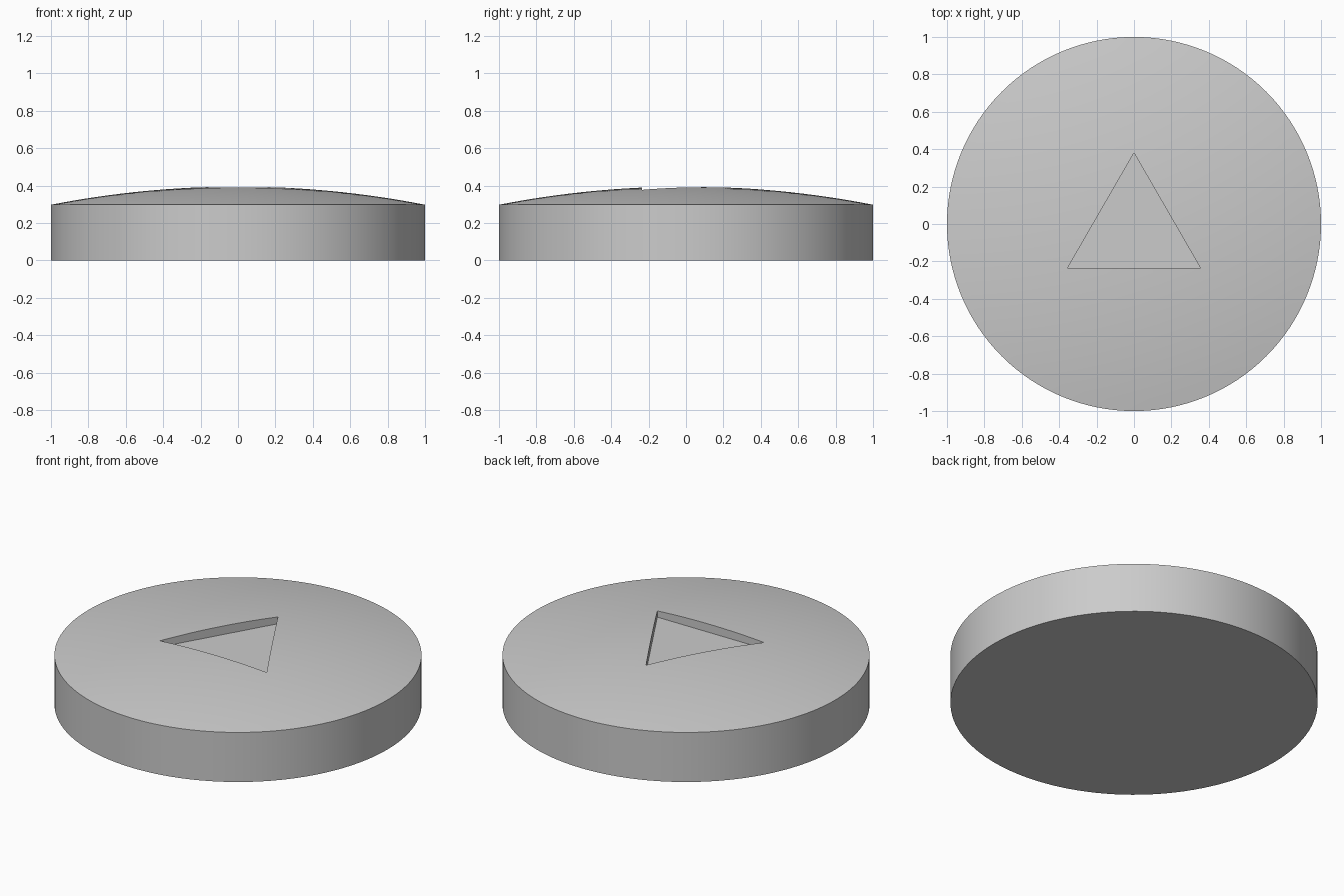
import bpy
import bmesh
from math import cos, sin, tau, pi, sqrt

cube = bpy.data.objects.get("Cube")
if cube:
    bpy.data.objects.remove(cube, do_unlink=True)

RIM_Z, PEAK_Z, FLOOR_Z = 0.298, 0.395, 0.34
SEGMENTS, RINGS = 128, 16

grey = bpy.data.materials.new("plain_grey")
grey.use_nodes = True
colour = (0.6, 0.6, 0.6, 1)
grey.diffuse_color = colour
grey.node_tree.nodes["Principled BSDF"].inputs["Base Color"].default_value = colour


def make_object(name, bm):
    bmesh.ops.recalc_face_normals(bm, faces=bm.faces)
    mesh = bpy.data.meshes.new(name)
    bm.to_mesh(mesh)
    bm.free()
    mesh.materials.append(grey)
    obj = bpy.data.objects.new(name, mesh)
    bpy.context.collection.objects.link(obj)
    return obj


# Round disc with a shallow spherical crown
rise = PEAK_Z - RIM_Z
radius = (1 + rise * rise) / (2 * rise)


def crown_z(r):
    return PEAK_Z - radius + sqrt(radius * radius - r * r)


bm = bmesh.new()
profile = [(1, 0)] + [(1 - i / RINGS, crown_z(1 - i / RINGS)) for i in range(RINGS)]
rings = [[bm.verts.new((r * cos(tau * k / SEGMENTS), r * sin(tau * k / SEGMENTS), z))
          for k in range(SEGMENTS)] for r, z in profile]
bm.faces.new(rings[0])
for low, high in zip(rings, rings[1:]):
    for k in range(SEGMENTS):
        n = (k + 1) % SEGMENTS
        bm.faces.new((low[k], low[n], high[n], high[k]))
peak = bm.verts.new((0, 0, PEAK_Z))
for k in range(SEGMENTS):
    bm.faces.new((rings[-1][k], rings[-1][(k + 1) % SEGMENTS], peak))
disc = make_object("domed_disc", bm)

# Triangular prism that cuts the flat-floored pocket
bm = bmesh.new()
corners = [(0.41 * cos(pi / 2 + tau * k / 3), 0.41 * sin(pi / 2 + tau * k / 3) - 0.03)
           for k in range(3)]
base = bm.faces.new([bm.verts.new((x, y, FLOOR_Z)) for x, y in corners])
top = bmesh.ops.extrude_face_region(bm, geom=[base])["geom"]
for v in top:
    if isinstance(v, bmesh.types.BMVert):
        v.co.z = 0.6
cutter = make_object("triangle_pocket_cutter", bm)

cut = disc.modifiers.new("triangle_pocket", "BOOLEAN")
cut.operation = "DIFFERENCE"
cut.solver = "EXACT"
cut.object = cutter

# Apply the cut, then smooth the crown and wall while keeping the edges crisp
bpy.ops.object.select_all(action="DESELECT")
disc.select_set(True)
bpy.context.view_layer.objects.active = disc
bpy.ops.object.modifier_apply(modifier=cut.name)
bpy.data.objects.remove(cutter, do_unlink=True)
bpy.ops.object.shade_smooth_by_angle(angle=pi / 6)
